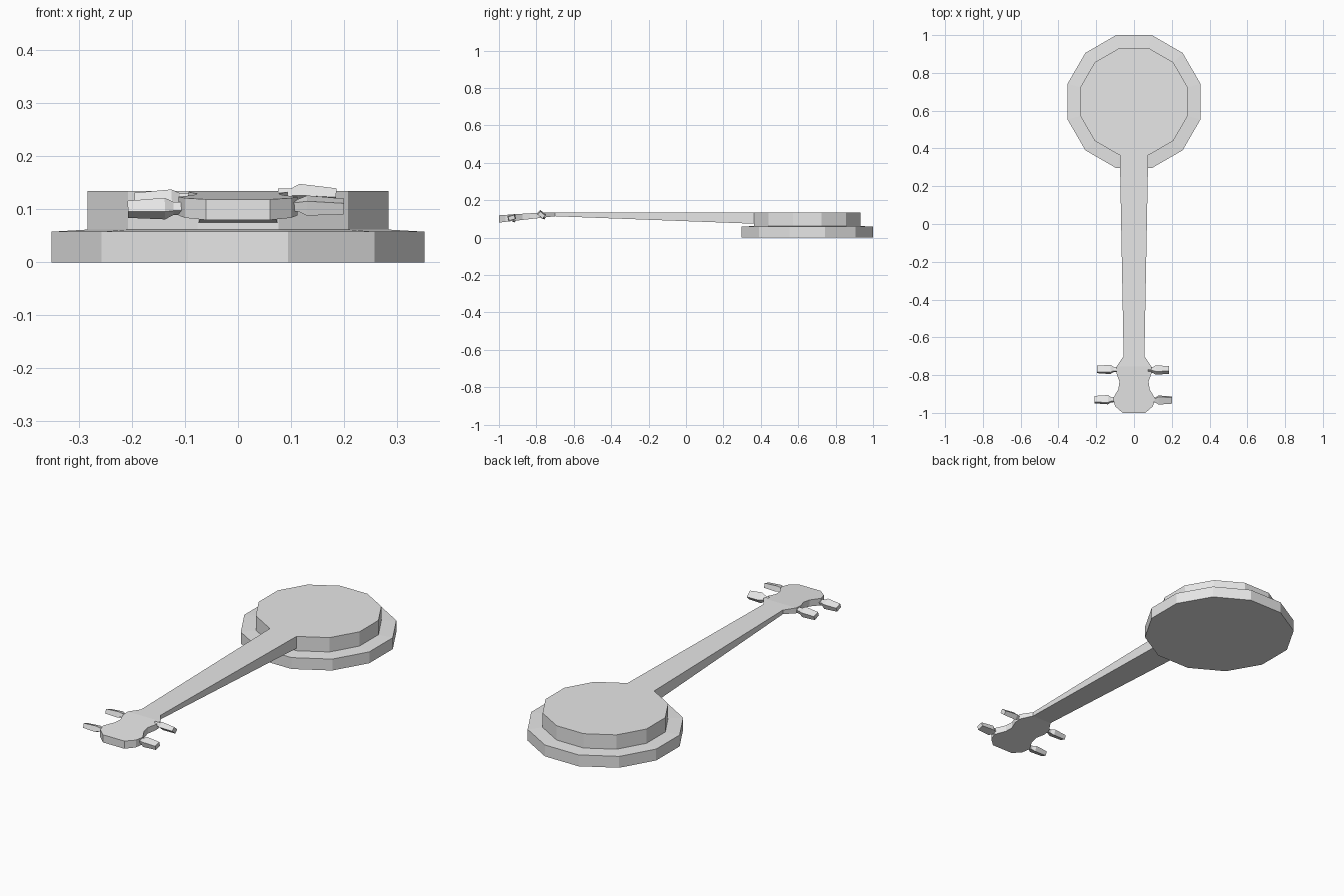
import bpy, bmesh, math
from mathutils import Matrix, Vector

cube = bpy.data.objects.get("Cube")
if cube:
    bpy.data.objects.remove(cube, do_unlink=True)

grey = bpy.data.materials.new("plain_grey")
grey.use_nodes = True
colour = (0.8, 0.8, 0.8, 1)
grey.diffuse_color = colour
grey.node_tree.nodes["Principled BSDF"].inputs["Base Color"].default_value = colour


def loft(name, rings, matrix=Matrix.Identity(4)):
    """Join successive rings of points into a closed flat-shaded solid."""
    bm = bmesh.new()
    loops = [[bm.verts.new(matrix @ Vector(p)) for p in ring] for ring in rings]
    count = len(loops[0])
    for a, b in zip(loops, loops[1:]):
        for i in range(count):
            j = (i + 1) % count
            bm.faces.new((a[i], a[j], b[j], b[i]))
    bm.faces.new(loops[0])
    bm.faces.new(loops[-1])
    bmesh.ops.recalc_face_normals(bm, faces=bm.faces)
    mesh = bpy.data.meshes.new(name)
    bm.to_mesh(mesh)
    bm.free()
    mesh.materials.append(grey)
    obj = bpy.data.objects.new(name, mesh)
    bpy.context.collection.objects.link(obj)
    return obj


def twelve_sided(apothem, z):
    r = apothem / math.cos(math.pi / 12)
    angles = [math.pi / 12 + i * math.pi / 6 for i in range(12)]
    return [(r * math.cos(a), 0.648 + r * math.sin(a), z) for a in angles]


# Round body: wide back plate with a smaller drum on it
loft("back_plate", [twelve_sided(0.352, 0), twelve_sided(0.352, 0.058),
                    twelve_sided(0.284, 0.062)])
loft("drum", [twelve_sided(0.284, 0.061), twelve_sided(0.284, 0.135)])


def cross_section(y, half, bottom, top):
    return [(-half, y, bottom), (half, y, bottom), (half, y, top), (-half, y, top)]


# Tapered neck, flat on top
loft("neck", [cross_section(0.366, 0.075, 0.074, 0.135),
              cross_section(-0.7, 0.055, 0.114, 0.135)])

# Waisted headstock, tipped downwards: (y, half width)
outline = [(-0.7, 0.055), (-0.755, 0.092), (-0.79, 0.093), (-0.835, 0.077),
           (-0.875, 0.083), (-0.925, 0.112), (-0.965, 0.1), (-1.0, 0.06)]
sections = []
for y, half in outline:
    bottom = 0.114 + (y + 0.7) * 0.113
    top = 0.135 + min(0, y + 0.755) * 0.065
    sections.append(cross_section(y, half, bottom, top))
loft("headstock", sections)


# Tuning pegs: narrow shaft flaring into a paddle
def peg(name, side, start, y, z, roll, tilt):
    shape = [(-0.02, 0.011, 0.008), (0.004, 0.012, 0.009),
             (0.02, 0.021, 0.014), (0.09, 0.017, 0.011)]
    rings = [[(x, -w, -h), (x, w, -h), (x, w, h), (x, -w, h)] for x, w, h in shape]
    turn = Matrix.Rotation(0 if side > 0 else math.pi, 4, "Z")
    place = Matrix.Translation((side * start, y, z))
    pose = Matrix.Rotation(tilt, 4, "Y") @ Matrix.Rotation(math.radians(roll), 4, "X")
    loft(name, rings, place @ turn @ pose)


peg("left_front_peg", 1, 0.11, -0.932, 0.108, 15, 0.03)
peg("right_front_peg", -1, 0.118, -0.93, 0.102, 20, 0.02)
peg("left_rear_peg", 1, 0.095, -0.773, 0.125, -40, 0.05)
peg("right_rear_peg", -1, 0.105, -0.77, 0.118, 20, 0.03)
